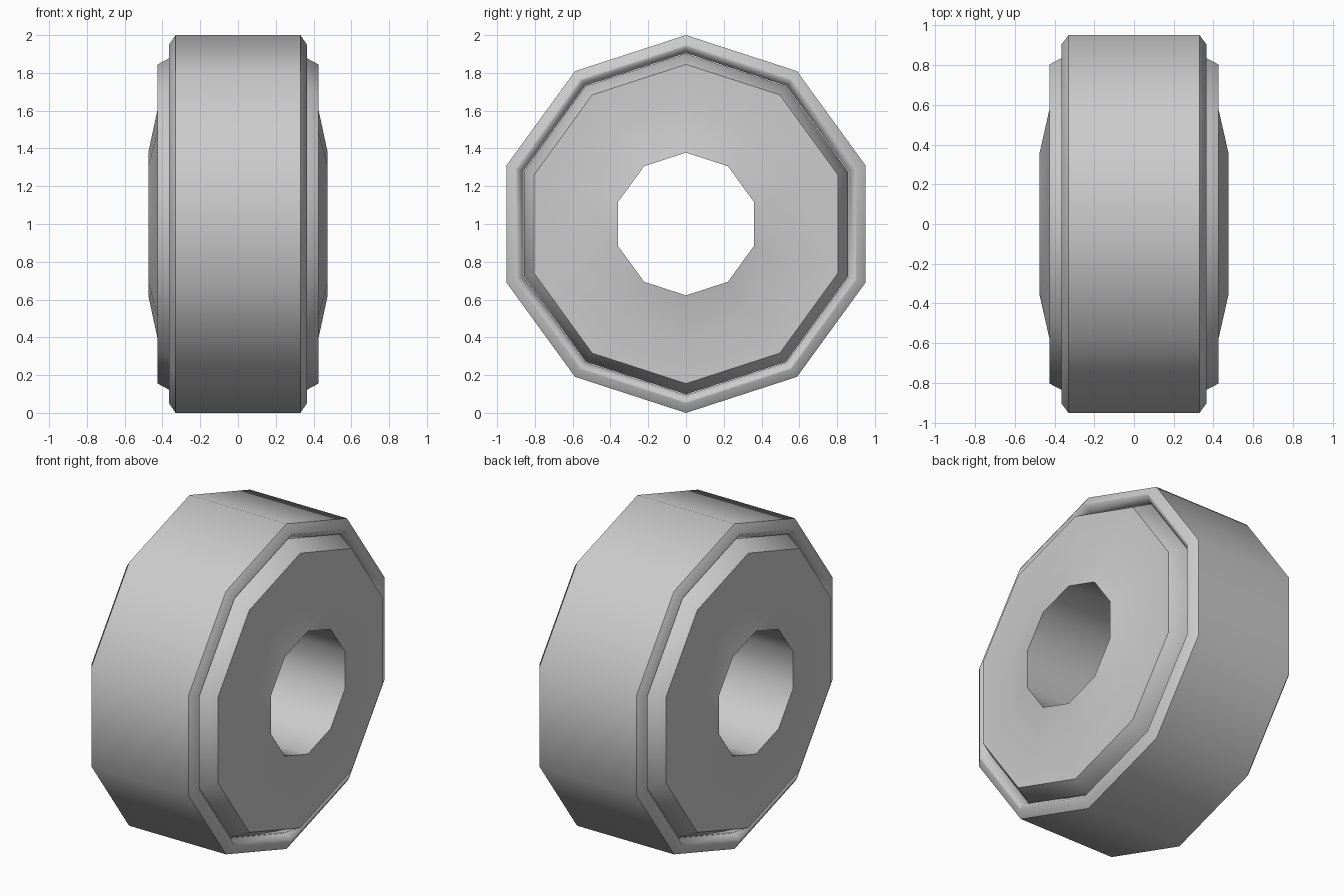
import bpy
import bmesh
from math import sin, cos, tau, radians

cube = bpy.data.objects.get("Cube")
if cube:
    bpy.data.objects.remove(cube, do_unlink=True)

SIDES = 10
grey = bpy.data.materials.new("plain grey")
grey.use_nodes = True
colour = (0.6, 0.6, 0.6, 1)
grey.diffuse_color = colour
grey.node_tree.nodes["Principled BSDF"].inputs["Base Color"].default_value = colour


def spin_ring(name, half_profile, smooth_angle):
    """Revolve a closed (x, radius) profile, mirrored in x, about the axle."""
    profile = half_profile + [(-x, r) for x, r in reversed(half_profile)]
    bm = bmesh.new()
    loops = []
    for x, r in profile:
        loops.append([bm.verts.new((x, r * sin(tau * i / SIDES), 1 + r * cos(tau * i / SIDES)))
                      for i in range(SIDES)])
    for k, loop in enumerate(loops):
        after = loops[(k + 1) % len(loops)]
        for i in range(SIDES):
            j = (i + 1) % SIDES
            bm.faces.new((loop[i], loop[j], after[j], after[i]))
    bmesh.ops.recalc_face_normals(bm, faces=bm.faces)
    mesh = bpy.data.meshes.new(name)
    bm.to_mesh(mesh)
    bm.free()
    mesh.materials.append(grey)
    ob = bpy.data.objects.new(name, mesh)
    bpy.context.collection.objects.link(ob)
    bpy.ops.object.select_all(action="DESELECT")
    ob.select_set(True)
    bpy.context.view_layer.objects.active = ob
    bpy.ops.object.shade_smooth_by_angle(angle=radians(smooth_angle))
    return ob


# Tyre: flat tread, chamfered shoulder and rounded lip
spin_ring("tyre", [(0.325, 0.905), (0.365, 0.94), (0.365, 0.95), (0.33, 1.0)], 52)

# Hub: sloped rim wall, flat face, raised cone and axle hole
spin_ring("hub", [(0.475, 0.378), (0.425, 0.61), (0.425, 0.845), (0.32, 0.902)], 40)
